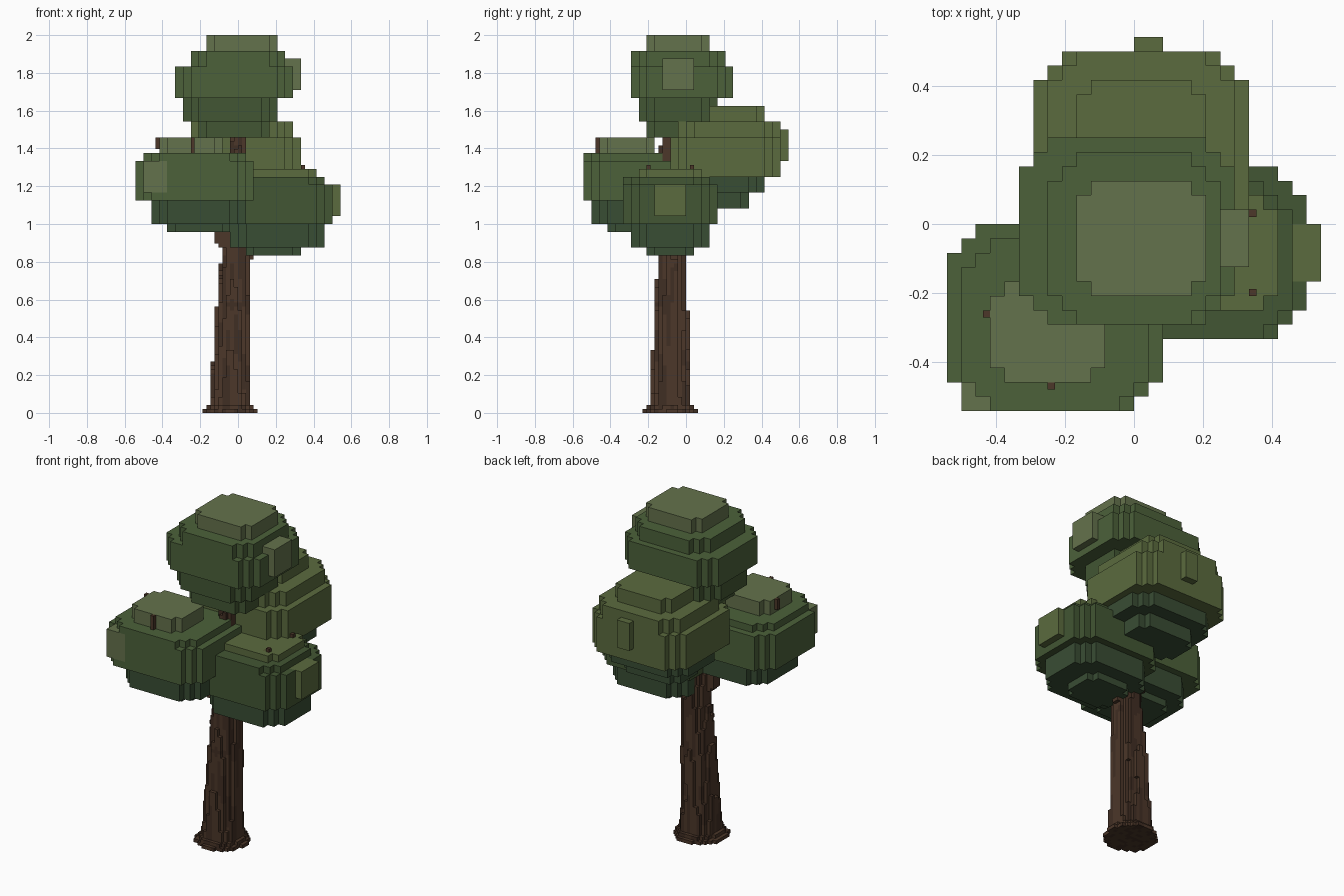
import bpy, bmesh, random
from mathutils import Vector

if "Cube" in bpy.data.objects:
    bpy.data.objects.remove(bpy.data.objects["Cube"])

random.seed(4)
V = 1 / 24          # leaf voxel size
T = 1 / 48          # bark voxel size


def material(name, rgb):
    m = bpy.data.materials.new(name)
    lin = [(c / 255 / 12.92 if c < 11 else ((c / 255 + 0.055) / 1.055) ** 2.4) for c in rgb]
    m.diffuse_color = (*lin, 1)
    m.use_nodes = True
    m.node_tree.nodes["Principled BSDF"].inputs["Base Color"].default_value = m.diffuse_color
    return m


MATS = [material("leaf_light", (100, 114, 76)), material("leaf_olive", (91, 107, 62)),
        material("leaf_mid", (76, 97, 58)), material("leaf_green", (66, 86, 51)),
        material("leaf_dark", (57, 77, 52)), material("bark", (76, 55, 41)),
        material("bark_dark", (64, 46, 35))]
LIGHT, OLIVE, MID, GREEN, DARK, BARK, BARK_DARK = range(7)
DIRS = [(1, 0, 0), (-1, 0, 0), (0, 1, 0), (0, -1, 0), (0, 0, 1), (0, 0, -1)]


def voxel_object(name, cells, size):
    """Skin a {cell: material} dict with only its outer faces, merging coplanar ones."""
    bm = bmesh.new()
    verts = {}
    used = sorted(set(cells.values()))

    def vert(p):
        if p not in verts:
            verts[p] = bm.verts.new(Vector(p) * size)
        return verts[p]

    for c, mat in cells.items():
        for d in DIRS:
            if tuple(c[i] + d[i] for i in range(3)) in cells:
                continue
            a = next(i for i in range(3) if d[i])
            u, w = (a + 1) % 3, (a + 2) % 3
            quad = []
            for s, t in ((0, 0), (1, 0), (1, 1), (0, 1)):
                p = list(c)
                p[a] += d[a] > 0
                p[u] += s
                p[w] += t
                quad.append(vert(tuple(p)))
            if d[a] < 0:
                quad.reverse()
            bm.faces.new(quad).material_index = used.index(mat)
    bmesh.ops.dissolve_limit(bm, angle_limit=0.01, verts=bm.verts[:], edges=bm.edges[:],
                             delimit={'MATERIAL'})
    me = bpy.data.meshes.new(name)
    bm.to_mesh(me)
    bm.free()
    for i in used:
        me.materials.append(MATS[i])
    ob = bpy.data.objects.new(name, me)
    bpy.context.collection.objects.link(ob)


def slab(cells, x0, x1, y0, y1, z0, z1, mat, cut):
    """Fill a box of cells with stair-stepped vertical corners."""
    for x in range(x0, x1):
        for y in range(y0, y1):
            if min(x - x0, x1 - 1 - x) + min(y - y0, y1 - 1 - y) >= cut:
                for z in range(z0, z1):
                    cells[x, y, z] = mat


def leaf_clump(name, tiers, nub):
    cells = {}
    for t in tiers:
        slab(cells, *t)
    slab(cells, *nub, 0)
    voxel_object(name, cells, V)


# Leaf clumps: tiers as x, y, z ranges in voxels, material, corner steps
leaf_clump("top_leaves", [
    (-5, 4, -5, 3, 35, 37, GREEN, 1), (-7, 5, -6, 4, 37, 40, GREEN, 2),
    (-8, 7, -7, 6, 40, 44, MID, 2), (-6, 6, -7, 5, 44, 46, MID, 2),
    (-4, 5, -5, 3, 46, 48, LIGHT, 1)], (6, 8, -3, 1, 41, 45, LIGHT))
leaf_clump("left_leaves", [
    (-9, -1, -10, -3, 23, 24, DARK, 1), (-11, 1, -12, -1, 24, 27, DARK, 2),
    (-13, 2, -13, 0, 27, 32, MID, 2), (-12, 1, -13, -1, 32, 33, MID, 2),
    (-10, -2, -11, -4, 33, 35, LIGHT, 1)], (-12, -9, -13, -11, 28, 32, LIGHT))
leaf_clump("right_leaves", [
    (1, 8, -5, 1, 20, 21, DARK, 1), (-1, 11, -7, 3, 21, 24, DARK, 2),
    (-2, 12, -8, 4, 24, 29, GREEN, 2), (-1, 11, -8, 3, 29, 30, GREEN, 2),
    (0, 10, -6, 2, 30, 31, OLIVE, 1)], (11, 13, -4, 0, 25, 29, OLIVE))
leaf_clump("back_leaves", [
    (-4, 5, 2, 8, 26, 28, DARK, 1), (-6, 7, 0, 10, 28, 30, DARK, 2),
    (-7, 8, -2, 12, 30, 35, OLIVE, 2), (-6, 7, -1, 12, 35, 37, OLIVE, 2),
    (-4, 5, 2, 10, 37, 39, OLIVE, 1)], (0, 2, 11, 13, 32, 36, OLIVE))

# Trunk: tapering, slightly leaning stack of bark discs
PROFILE = [(0.0, -0.045, -0.083, 0.112), (0.22, -0.040, -0.083, 0.100),
           (0.50, -0.030, -0.077, 0.092), (0.72, -0.020, -0.077, 0.078),
           (0.90, -0.015, -0.083, 0.066), (1.25, 0.0, -0.10, 0.042), (1.75, 0.005, -0.10, 0.025)]


def trunk_at(z):
    for a, b in zip(PROFILE, PROFILE[1:]):
        if z <= b[0]:
            f = (z - a[0]) / (b[0] - a[0])
            return [a[i] + f * (b[i] - a[i]) for i in (1, 2, 3)]
    return PROFILE[-1][1:]


wood = {}
streak, left = {}, {}
for k in range(78):
    cx, cy, r = trunk_at(k * T)
    flare = {0: 0.032, 1: 0.015}.get(k, 0)
    for i in range(-14, 10):
        for j in range(-14, 10):
            if left.get((i, j), 0) <= 0:      # vertical bark streaks of random length
                left[i, j] = random.randint(4, 14)
                streak[i, j] = random.random()
            left[i, j] -= 1
            s = streak[i, j]
            dx, dy = (i + 0.5) * T - cx, (j + 0.5) * T - cy
            rough = 0.008 * (s - 0.5) if k < 46 else 0
            if (dx * dx + dy * dy) ** 0.5 < r + flare + rough:
                wood[i, j, k] = BARK_DARK if s > 0.7 else BARK


# Branches: voxel lines from the trunk through the clumps to small twig tips
def branch(start, end, width):
    a, b = Vector(start), Vector(end)
    n = int((b - a).length / T * 2) + 1
    for q in range(n + 1):
        p = a.lerp(b, q / n)
        w = width if q < n * 0.7 else 1
        o = [round(p[m] / T - w / 2) for m in range(3)]
        for x in range(w):
            for y in range(w):
                for z in range(w):
                    wood[o[0] + x, o[1] + y, o[2] + z] = BARK


for start, end, width in [
        ((-0.03, -0.09, 0.84), (-0.13, -0.13, 1.00), 3),
        ((-0.13, -0.13, 1.00), (-0.40, -0.27, 1.36), 2),
        ((-0.40, -0.27, 1.36), (-0.43, -0.27, 1.45), 1),
        ((-0.13, -0.13, 1.00), (-0.23, -0.46, 1.38), 2),
        ((-0.23, -0.46, 1.38), (-0.24, -0.47, 1.45), 1),
        ((0.00, -0.08, 0.78), (0.09, -0.06, 0.87), 2),
        ((0.09, -0.06, 0.87), (0.34, 0.03, 1.30), 2),
        ((0.09, -0.06, 0.87), (0.34, -0.20, 1.30), 2),
        ((0.00, -0.07, 0.95), (0.02, 0.22, 1.35), 3)]:
    branch(start, end, width)

# Round knot mark on the front of the trunk
for i, k in ((-2, 26), (-2, 27), (-2, 28), (-3, 27), (-1, 27)):
    j = min((c[1] for c in wood if c[0] == i and c[2] == k), default=-8)
    wood[i, j, k] = BARK_DARK

voxel_object("trunk_and_branches", wood, T)
